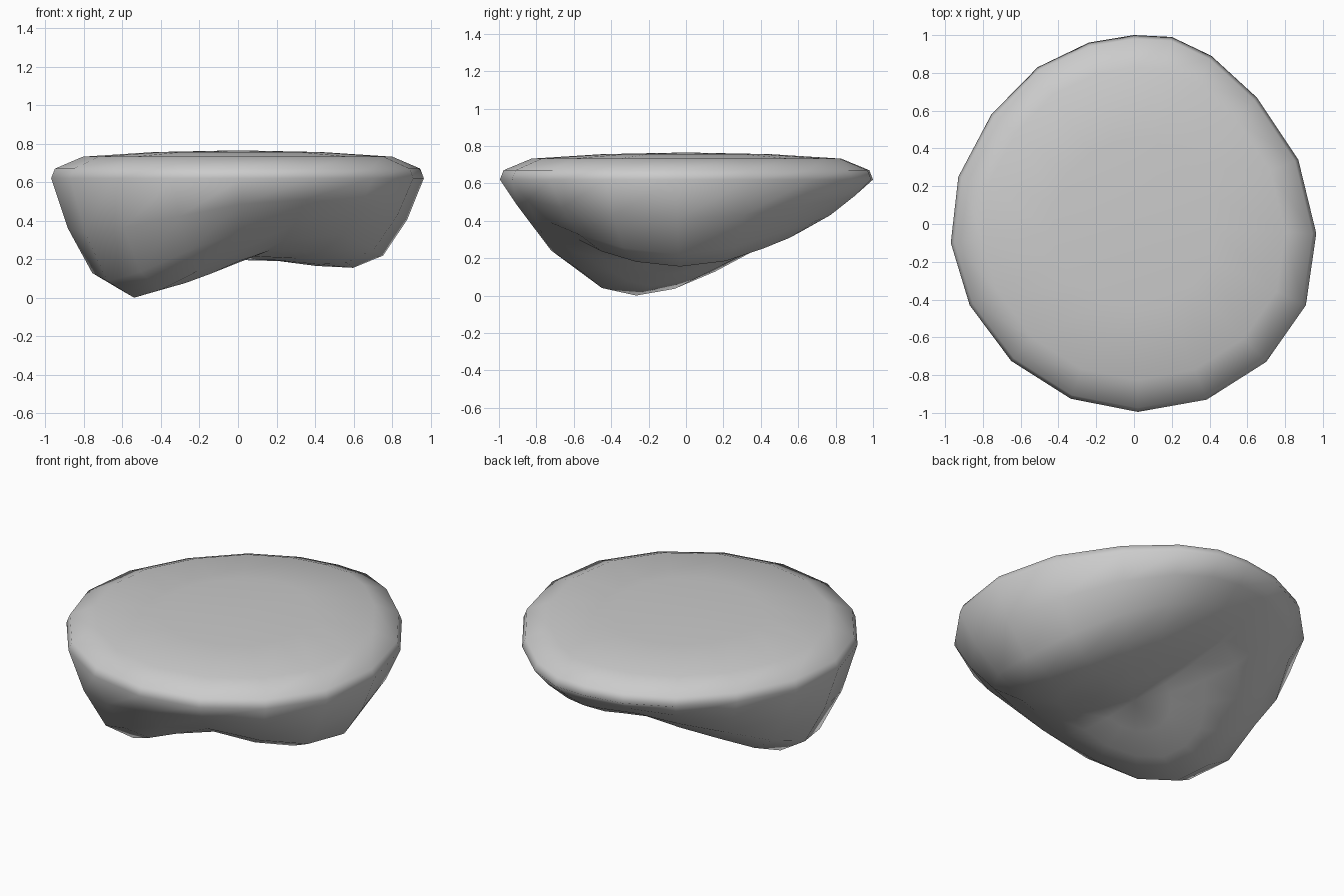
import bpy, bmesh, math
from mathutils import Vector

if "Cube" in bpy.data.objects:
    bpy.data.objects.remove(bpy.data.objects["Cube"])

# Rim outline seen from above
RIM = [(0.965, -0.05), (0.87, 0.34), (0.65, 0.67), (0.41, 0.89), (0.2, 0.99), (0, 1),
       (-0.24, 0.96), (-0.51, 0.83), (-0.755, 0.58), (-0.93, 0.25), (-0.97, -0.10),
       (-0.87, -0.43), (-0.65, -0.725), (-0.335, -0.925), (0.02, -0.995),
       (0.385, -0.93), (0.70, -0.73), (0.91, -0.43)]
RIM_Z = 0.62


def lump(u, apex, low, long_power):
    """Height of a bowl that rises from an off-centre low point to the rim."""
    d = u - apex
    r = d.length
    if r < 1e-4:
        return low
    d /= r
    b = apex.dot(d)
    reach = -b + math.sqrt(b * b + 1 - apex.length_squared)
    t = min(r / reach, 1)
    k = min(max((reach - 0.7) / 0.8, 0), 1)
    return low + (RIM_Z - low) * t ** (2.3 + (long_power - 2.3) * k)


def underside(u):
    return min(lump(u, Vector((-0.555, -0.275)), 0.0, 1.2),
               lump(u, Vector((0.62, -0.03)), 0.155, 1.85))


bm = bmesh.new()


def ring(frac, height):
    out = []
    for x, y in RIM:
        u = Vector((x, y)).normalized() * frac
        out.append(bm.verts.new((x * frac, y * frac, height(u))))
    return out


# Underside rings from the centre outwards, then the flat domed top back in
rings = [ring(f, underside) for f in (0.22, 0.42, 0.62, 0.78, 0.91)]
rings += [ring(f, lambda u, z=z: z)
          for f, z in ((1, RIM_Z), (0.98, 0.67), (0.83, 0.732), (0.45, 0.756))]
n = len(RIM)
for a, b in zip(rings, rings[1:]):
    for i in range(n):
        j = (i + 1) % n
        bm.faces.new((a[i], a[j], b[j], b[i]))
bottom = bm.verts.new((0, 0, underside(Vector((0, 0)))))
top = bm.verts.new((0, 0, 0.765))
for i in range(n):
    j = (i + 1) % n
    bm.faces.new((bottom, rings[0][j], rings[0][i]))
    bm.faces.new((top, rings[-1][i], rings[-1][j]))

# Settle the lowest point on the ground
low = min(v.co.z for v in bm.verts)
for v in bm.verts:
    if v.co.z < RIM_Z:
        v.co.z -= low * (1 - v.co.z / RIM_Z)
bmesh.ops.recalc_face_normals(bm, faces=bm.faces)
for f in bm.faces:
    f.smooth = True

mesh = bpy.data.meshes.new("rock_slab")
bm.to_mesh(mesh)
bm.free()
bpy.context.collection.objects.link(bpy.data.objects.new("rock_slab", mesh))
